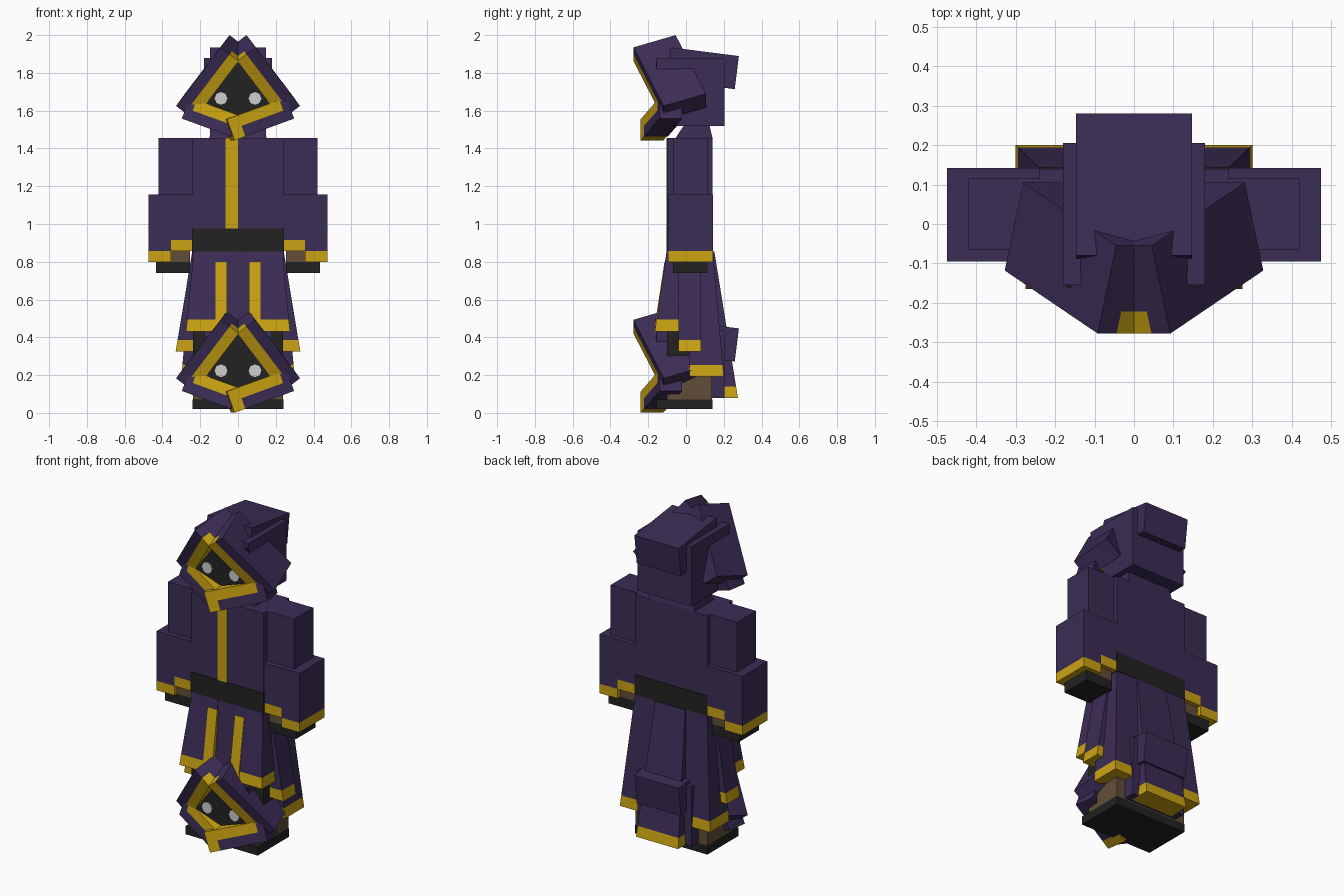
import bpy, bmesh, math
from mathutils import Vector as V

cube = bpy.data.objects.get("Cube")
if cube:
    bpy.data.objects.remove(cube)


def material(name, rgb):
    m = bpy.data.materials.new(name)
    m.use_nodes = True
    m.diffuse_color = (*rgb, 1)
    m.node_tree.nodes["Principled BSDF"].inputs["Base Color"].default_value = (*rgb, 1)
    return m


purple = material("purple cloth", (.045, .026, .093))
gold = material("gold trim", (.60, .37, .006))
black = material("black leather", (.016, .016, .016))
brown = material("brown wraps", (.122, .076, .04))
white = material("pale eyes", (.61, .61, .61))


def hexa(name, low, high, mat):
    """Six-sided solid between two matching quads."""
    bm = bmesh.new()
    vs = [bm.verts.new(p) for p in list(low) + list(high)]
    bm.faces.new(vs[:4])
    bm.faces.new(vs[4:])
    for i in range(4):
        j = (i + 1) % 4
        bm.faces.new((vs[i], vs[j], vs[j + 4], vs[i + 4]))
    bmesh.ops.recalc_face_normals(bm, faces=bm.faces)
    me = bpy.data.meshes.new(name)
    bm.to_mesh(me)
    bm.free()
    me.materials.append(mat)
    ob = bpy.data.objects.new(name, me)
    bpy.context.collection.objects.link(ob)
    return ob


def rect(r, z, s=1):
    x0, x1, y0, y1 = r
    return [(s * x, y, z) for x, y in ((x0, y0), (x1, y0), (x1, y1), (x0, y1))]


def box(name, r, z0, z1, mat, s=1):
    return hexa(name, rect(r, z0, s), rect(r, z1, s), mat)


def slab(name, o, u, v, w, mat, s=1):
    """Slanted box from a corner and three edge vectors."""
    flip = lambda p: (s * p.x, p.y, p.z)
    base = [o, o + u, o + u + v, o + v]
    return hexa(name, [flip(p) for p in base], [flip(p + w) for p in base], mat)


def flap(name, top, zt, bottom, zb, trim=.062, s=1):
    """Flaring cloth panel with a gold hem."""
    k = trim / (zt - zb)
    mid = [b + (t - b) * k for t, b in zip(top, bottom)]
    hexa(name, rect(mid, zb + trim, s), rect(top, zt, s), purple)
    hexa(name + "_hem", rect(bottom, zb, s), rect(mid, zb + trim, s), gold)


SIDES = ((1, "left"), (-1, "right"))

# Torso, belt, stripe
box("torso", (-.24, .24, -.1, .14), .74, 1.455, purple)
box("belt", (-.243, .243, -.104, .144), .855, .975, black)
box("robe_stripe", (-.065, 0, -.104, -.09), .975, 1.455, gold)
neck_low, neck_high = (-.15, .15, -.055, .14), (-.145, .145, 0, .12)
hexa("neck", rect(neck_low, 1.455), rect(neck_high, 1.54), purple)

# Legs and boots
box("boots", (-.24, .24, -.155, .14), .02, .07, black)
box("leg_wraps", (-.238, .238, -.1, .138), .07, .22, brown)
box("trousers", (-.238, .238, -.1, .138), .22, .44, black)
box("hips", (-.238, .238, -.095, .135), .44, .74, purple)

# Arms and wide sleeves
for s, side in SIDES:
    arm, hand = (.24, .42, -.065, .115), (.255, .435, -.07, .115)
    outer, inner = (.355, .475, -.095, .142), (.24, .355, -.095, .142)
    box(side + "_upper_arm", arm, 1.155, 1.455, purple, s)
    box(side + "_sleeve", outer, .857, 1.155, purple, s)
    box(side + "_sleeve_hem", outer, .8, .857, gold, s)
    box(side + "_inner_sleeve", inner, .915, 1.155, purple, s)
    box(side + "_inner_sleeve_hem", inner, .857, .915, gold, s)
    box(side + "_wrist", hand, .8, .86, brown, s)
    box(side + "_hand", hand, .74, .8, black, s)

# Skirt panels
for s, side in SIDES:
    flap(side + "_front_flap", (.06, .235, -.103, .02), .855, (.06, .275, -.165, -.04), .432, s=s)
    hexa(side + "_flap_stripe", rect((.058, .12, -.17, -.15), .432, s),
         rect((.058, .12, -.114, -.09), .8, s), gold)
    flap(side + "_side_flap", (.12, .242, -.04, .08), .855, (.21, .33, -.04, .08), .325, s=s)
    flap(side + "_back_flap", (.06, .24, 0, .142), .855, (.1, .3, .02, .2), .192, s=s)
hexa("front_panel", rect((-.06, .06, -.14, -.04), .44), rect((-.06, .06, -.1, .02), .855), purple)
flap("back_panel", (-.1, .1, .03, .15), .855, (-.14, .14, .15, .275), .078)


def hooded_head(tag, dz):
    up = V((0, 0, dz))
    # Head block with dark face and eyes
    box(tag + "_head", (-.18, .18, -.155, .205), 1.52 + dz, 1.88 + dz, purple)
    box(tag + "_face", (-.172, .172, -.16, -.15), 1.53 + dz, 1.85 + dz, black)
    for s, side in SIDES:
        bpy.ops.mesh.primitive_cylinder_add(
            vertices=8, radius=.034, depth=.008, location=(s * .09, -.162, 1.665 + dz),
            rotation=(math.pi / 2, 0, 0))
        eye = bpy.context.object
        eye.name = f"{tag}_{side}_eye"
        eye.data.materials.append(white)
    # Tilted hood block behind
    slab(tag + "_hood_back", V((-.147, -.08, 1.935)) + up, V((.294, 0, 0)),
         V((0, .36, -.046)), V((0, -.022, -.175)), purple)
    for s, side in SIDES:
        name = f"{tag}_{side}_"
        # Slanted hood side with gold inner rim
        o = V((.092, -.278, 1.935)) + up
        run, back = V((.236, .16, -.31)), V((-.047, .223, .065))
        half = V((-.795, 0, -.606)) * .06
        slab(name + "hood_side", o, run, back, half, purple, s)
        slab(name + "hood_lining", o + half + back * .25, run, back * .75, half, purple, s)
        slab(name + "hood_rim", o + half, run * .88, back * .25, half, gold, s)
        slab(name + "hood_rim_end", o + half + run * .88, run * .12, back * .25, half, purple, s)
        # Slanted collar under the face
        o = V((-.058, -.24 if s > 0 else -.234, 1.555)) + up
        run, back, down = V((.315, .1, .115)), V((-.02, .12, 0)), V((.02, 0, -.056))
        start = o + run * .18
        slab(name + "collar_rim", start, run * .7, back, down, gold, s)
        slab(name + "collar_end", start + run * .7, run * .12, back, down, purple, s)
        slab(name + "collar", start + down, run * .82, back, down, purple, s)
        if s > 0:
            slab(tag + "_collar_clasp", o, run * .18, back, down * 2, gold)


hooded_head("upper", 0)
hooded_head("lower", -1.442)
